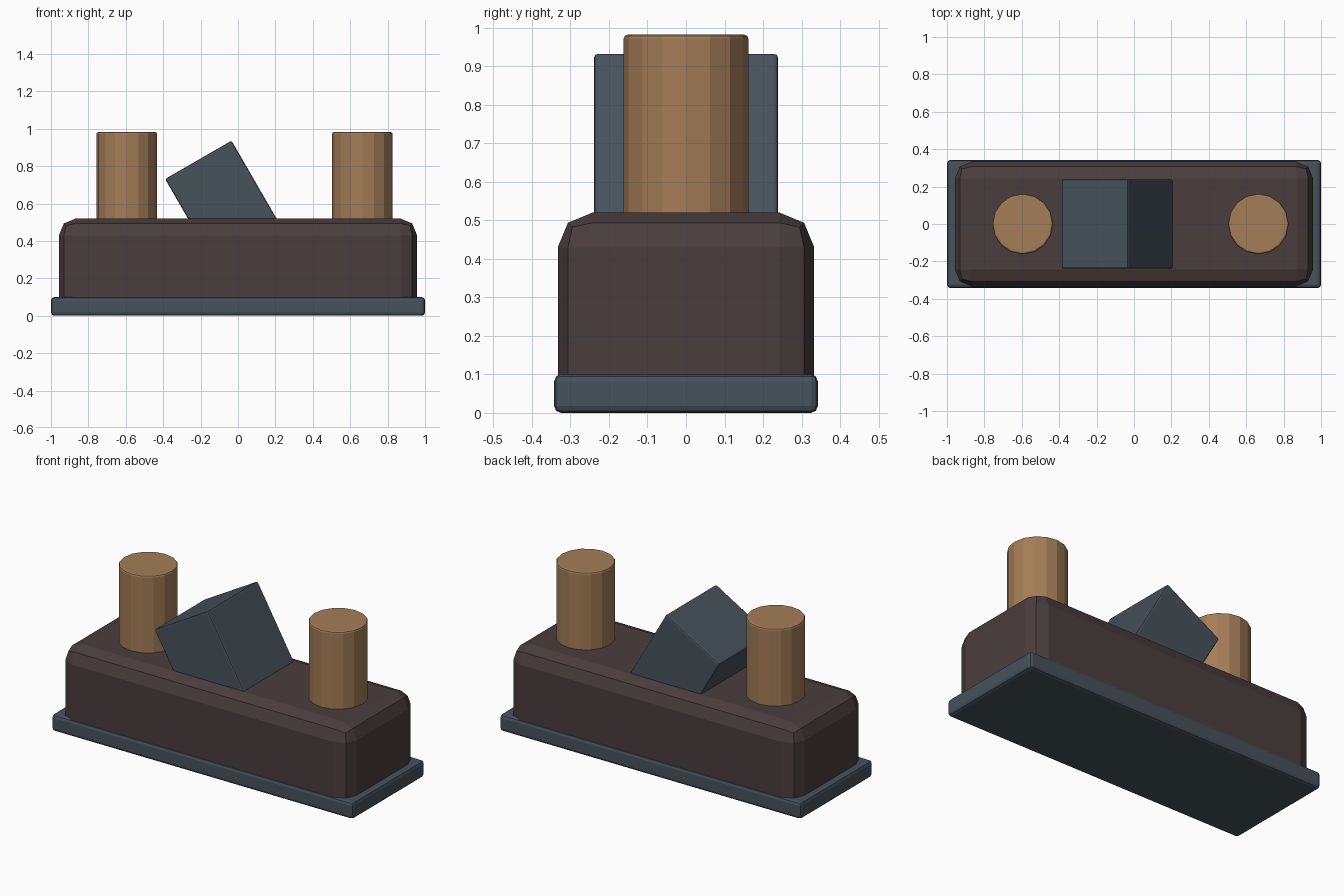
import bpy
import math

old = bpy.data.objects.get("Cube")
if old:
    bpy.data.objects.remove(old, do_unlink=True)


def make_material(name, rgb):
    mat = bpy.data.materials.new(name)
    mat.use_nodes = True
    colour = (*rgb, 1.0)
    mat.diffuse_color = colour
    mat.node_tree.nodes["Principled BSDF"].inputs["Base Color"].default_value = colour
    return mat


def finish(name, mat, width, segments):
    """Name and colour the active part and round its sharp edges."""
    obj = bpy.context.object
    obj.name = name
    obj.data.materials.append(mat)
    bevel = obj.modifiers.new("rounded_edges", "BEVEL")
    bevel.width = width
    bevel.segments = segments
    bevel.limit_method = "ANGLE"
    bevel.angle_limit = math.radians(40)
    return obj


def box(name, centre, size, mat, width, segments=2, tilt=0):
    bpy.ops.mesh.primitive_cube_add(size=1, location=centre)
    obj = bpy.context.object
    obj.scale = size
    bpy.ops.object.transform_apply(location=False, rotation=False, scale=True)
    obj.rotation_euler.y = math.radians(tilt)
    return finish(name, mat, width, segments)


def post(name, x, bottom, top, mat):
    bpy.ops.mesh.primitive_cylinder_add(
        vertices=16, radius=0.162, depth=top - bottom,
        location=(x, 0, (bottom + top) / 2))
    return finish(name, mat, 0.01, 2)


slate = make_material("slate_blue", (0.061, 0.084, 0.105))
brown = make_material("dark_brown", (0.069, 0.048, 0.047))
tan = make_material("tan", (0.37, 0.205, 0.095))

# Base plate and the chamfered housing standing on it
box("base_plate", (0, 0, 0.05), (2, 0.685, 0.1), slate, 0.018)
box("housing", (0, 0, 0.261), (1.915, 0.666, 0.518), brown, 0.09)

# Tilted lever block sunk into the housing
box("lever_block", (-0.057, 0, 0.565), (0.41, 0.478, 0.62), slate, 0.01, tilt=-30)

# Two upright posts
post("right_post", -0.595, 0.3, 0.982, tan)
post("left_post", 0.665, 0.3, 0.982, tan)
